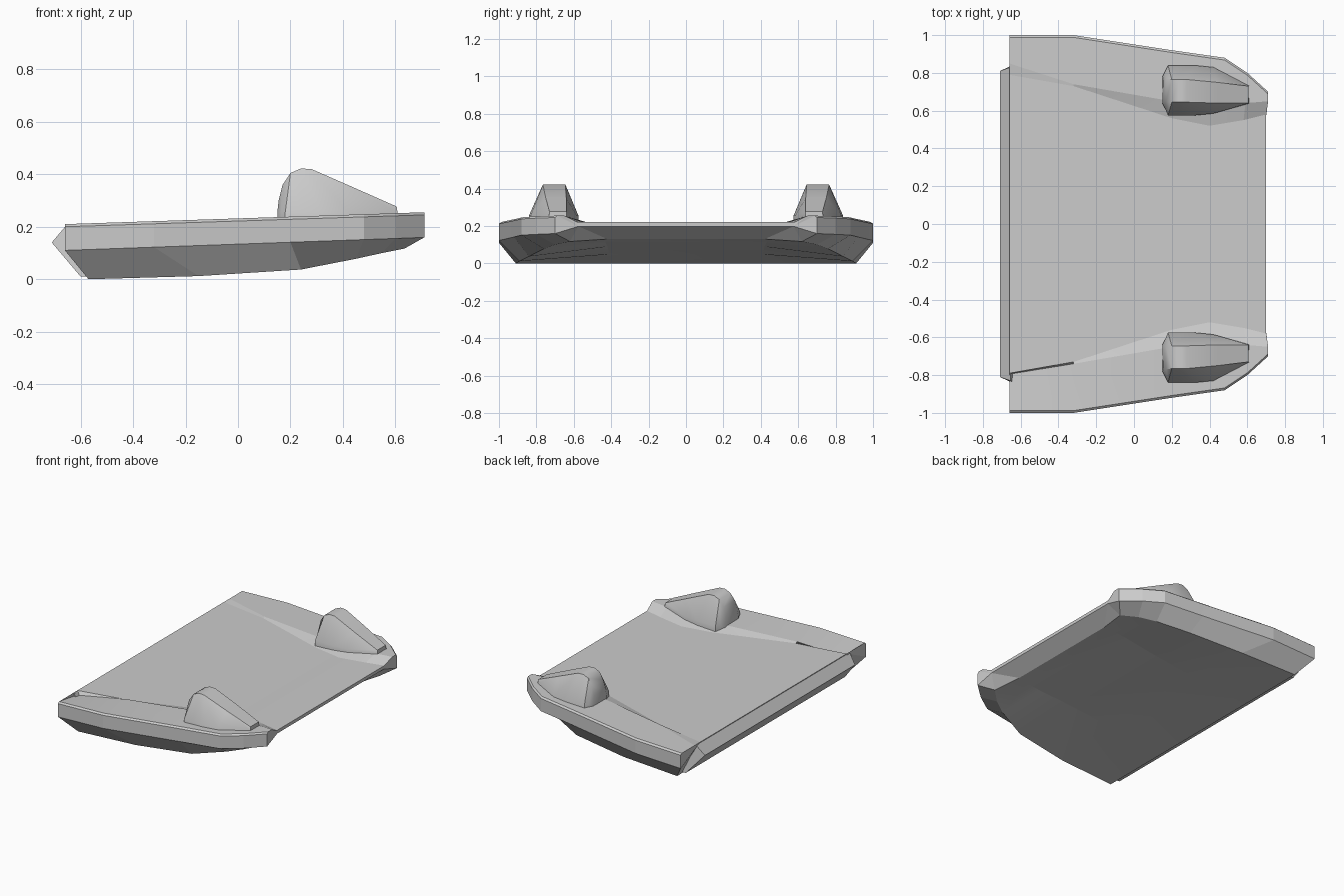
import bpy, bmesh, math

cube = bpy.data.objects.get("Cube")
if cube:
    bpy.data.objects.remove(cube, do_unlink=True)

grey = bpy.data.materials.new("plain grey")
grey.use_nodes = True
colour = (0.6, 0.6, 0.6, 1)
grey.diffuse_color = colour
grey.node_tree.nodes["Principled BSDF"].inputs["Base Color"].default_value = colour


def finish(bm, name, angle):
    """Weld, orient and shade a mesh, then link it as a named part."""
    bmesh.ops.remove_doubles(bm, verts=bm.verts, dist=0.0005)
    bmesh.ops.recalc_face_normals(bm, faces=bm.faces)
    mesh = bpy.data.meshes.new(name)
    bm.to_mesh(mesh)
    bm.free()
    mesh.materials.append(grey)
    part = bpy.data.objects.new(name, mesh)
    bpy.context.collection.objects.link(part)
    bpy.ops.object.select_all(action='DESELECT')
    part.select_set(True)
    bpy.context.view_layer.objects.active = part
    bpy.ops.object.shade_smooth_by_angle(angle=math.radians(angle))
    return part


def mirrored(p):
    return (p[0], -p[1], p[2])


def skin(bm, a, b):
    """Join two rows of vertices with quads."""
    for i in range(len(a) - 1):
        bm.faces.new((a[i], a[i + 1], b[i + 1], b[i]))


def fan(bm, loop):
    """Close a loop with triangles from its first vertex."""
    for i in range(1, len(loop) - 1):
        bm.faces.new((loop[0], loop[i], loop[i + 1]))


# Slab: lengthwise rows, from the deck out over the rim and under the keel
def rim_top(x):
    return 0.21 + 0.033 * (x + 0.66)


def rim_low(x):
    return 0.11 + 0.036 * (x + 0.66)


def belly(x):
    return 0.112 * (x + 0.56)


rim = [(-0.66, 1), (-0.32, 1), (0.2, 0.92), (0.48, 0.88), (0.6, 0.8), (0.71, 0.7)]
crease = [(-0.66, 0.79, 0.21), (-0.32, 0.73, 0.213), (0.2, 0.56, 0.215),
          (0.4, 0.52, 0.217), (0.58, 0.55, 0.22), (0.7, 0.58, 0.22)]
shoulder = [(-0.66, 0.85), (-0.32, 0.74), (0.2, 0.65), (0.42, 0.64), (0.59, 0.64), (0.71, 0.65)]
keel = [(-0.57, 0.91, 0), (-0.15, 0.89, 0.012), (0.24, 0.84, 0.037),
        (0.45, 0.76, 0.078), (0.55, 0.7, 0.1), (0.635, 0.62, 0.117)]
inner_keel = [(-0.57, 0.6), (-0.13, 0.41), (0.24, 0.42), (0.42, 0.43), (0.53, 0.43), (0.6, 0.42)]

rows = [
    crease,
    [(x, y, rim_top(x)) for x, y in shoulder],
    [(x, y - 0.012, rim_top(x)) for x, y in rim],
    [(x, y, rim_top(x) - 0.01) for x, y in rim],
    [(x, y, rim_low(x)) for x, y in rim],
    keel,
    [(x, y, max(0, belly(x))) for x, y in inner_keel],
]

bm = bmesh.new()
sides, noses = [], []
for flip in (False, True):
    grid = [[bm.verts.new(mirrored(p) if flip else p) for p in row] for row in rows]
    if flip:
        # The right side has a shallow step at the rear of the deck
        grid[1][0].co = (-0.66, -0.795, 0.18)
    for upper, lower in zip(grid, grid[1:]):
        skin(bm, upper, lower)
    nose = (0.7, 0.575, 0.198)
    nose = bm.verts.new(mirrored(nose) if flip else nose)
    fan(bm, [nose] + [row[-1] for row in grid])
    fan(bm, [row[0] for row in grid])
    sides.append(grid)
    noses.append(nose)
left, right = sides
skin(bm, left[0], right[0])
skin(bm, left[-1], right[-1])
# Thin front edge, the slope under it, and the rear wall
skin(bm, (left[0][-1], right[0][-1]), noses)
skin(bm, noses, (left[-1][-1], right[-1][-1]))
skin(bm, (left[0][0], right[0][0]), (left[-1][0], right[-1][0]))
finish(bm, "slab", 5)

# Lip along the rear edge, tapering at its ends
lip = [(-0.655, 0.205, 0.83), (-0.71, 0.14, 0.81), (-0.6, 0.01, 0.86), (-0.56, 0.01, 0.86)]
bm = bmesh.new()
ends = [[bm.verts.new((x, y * side, z)) for x, z, y in lip] for side in (-1, 1)]
skin(bm, ends[0] + ends[0][:1], ends[1] + ends[1][:1])
for end in ends:
    bm.faces.new(end)
finish(bm, "rear_lip", 5)

# Humps: crown x, crown z, crown inner y, crown outer y, foot x, foot inner y, foot outer y
hump = [
    (0.155, 0.3, 0.65, 0.77, 0.15, 0.64, 0.78),
    (0.17, 0.36, 0.65, 0.77, 0.165, 0.61, 0.81),
    (0.2, 0.405, 0.645, 0.765, 0.18, 0.575, 0.84),
    (0.24, 0.422, 0.645, 0.765, 0.24, 0.575, 0.84),
    (0.28, 0.42, 0.645, 0.765, 0.32, 0.575, 0.84),
    (0.44, 0.35, 0.64, 0.75, 0.42, 0.585, 0.83),
    (0.605, 0.277, 0.64, 0.73, 0.608, 0.638, 0.732),
]
for name, side in (("left_hump", 1), ("right_hump", -1)):
    bm = bmesh.new()
    arches = []
    for x, z, inner, outer, foot, foot_in, foot_out in hump:
        arch = [(foot, foot_in, 0.21), (foot, foot_in, 0.255), (x, inner, z),
                (x, outer, z), (foot, foot_out, 0.255), (foot, foot_out, 0.21)]
        arches.append([bm.verts.new((px, py * side, pz)) for px, py, pz in arch])
    for a, b in zip(arches, arches[1:]):
        skin(bm, a + a[:1], b + b[:1])
    bm.faces.new(arches[0])
    bm.faces.new(arches[-1])
    finish(bm, name, 35)
